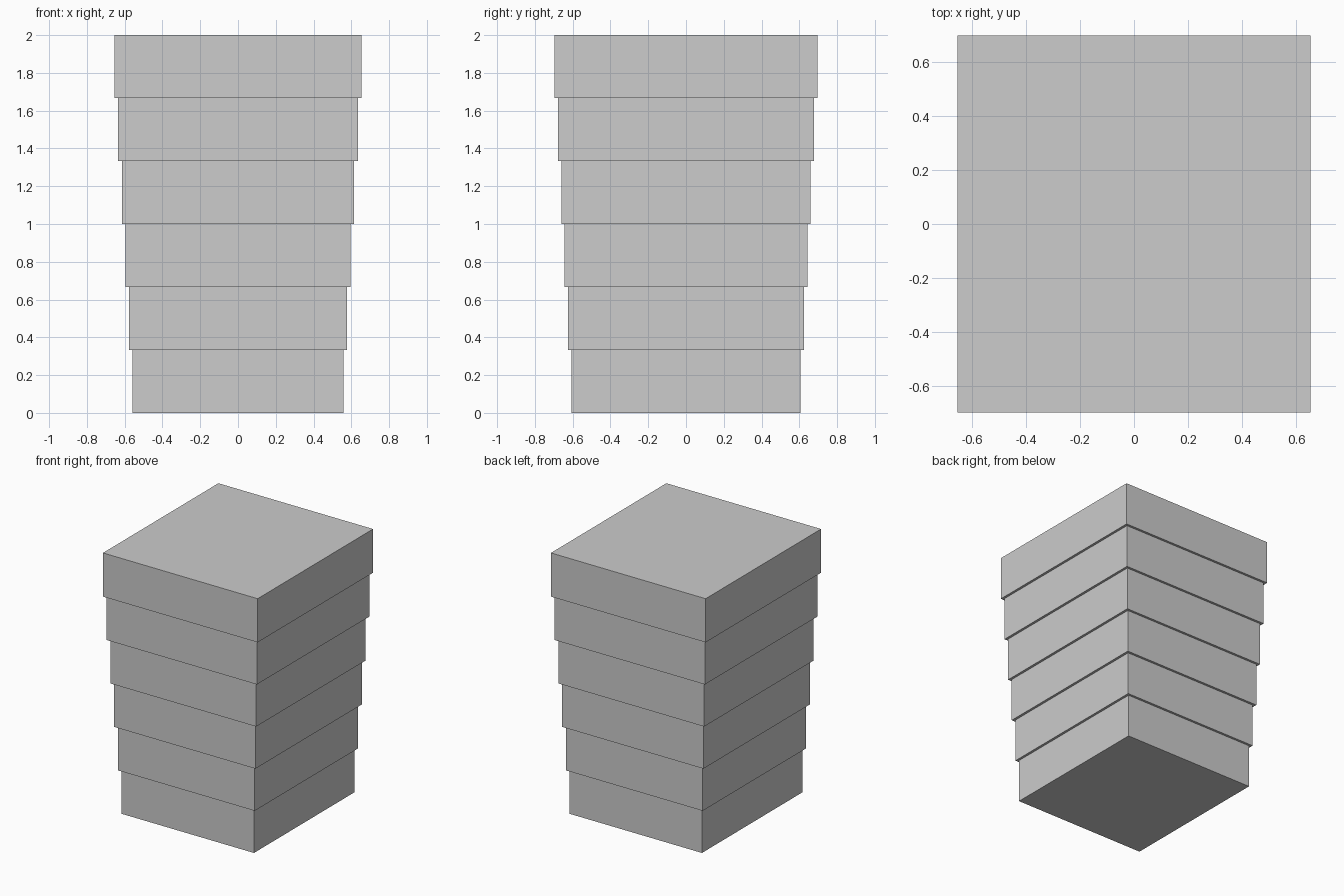
import bpy

if "Cube" in bpy.data.objects:
    bpy.data.objects.remove(bpy.data.objects["Cube"])

TIERS = 6
HEIGHT = 2.0 / TIERS
BOTTOM = (1.118, 1.212)   # width, depth of lowest tier
TOP = (1.306, 1.392)      # width, depth of highest tier

grey = bpy.data.materials.new("light grey")
grey.diffuse_color = (0.604, 0.604, 0.604, 1.0)
grey.use_nodes = True
grey.node_tree.nodes["Principled BSDF"].inputs["Base Color"].default_value = grey.diffuse_color


def add_tier(index):
    """One flat-sided block, slightly wider than the one beneath it."""
    t = index / (TIERS - 1)
    width, depth = (a + (b - a) * t for a, b in zip(BOTTOM, TOP))
    bpy.ops.mesh.primitive_cube_add(size=1, location=(0, 0, (index + 0.5) * HEIGHT))
    tier = bpy.context.object
    tier.name = f"tier_{index + 1}"
    tier.scale = (width, depth, HEIGHT)
    bpy.ops.object.transform_apply(location=False, rotation=False, scale=True)
    tier.data.materials.append(grey)


# Stack of tiers, stepping outward toward the top
for i in range(TIERS):
    add_tier(i)
